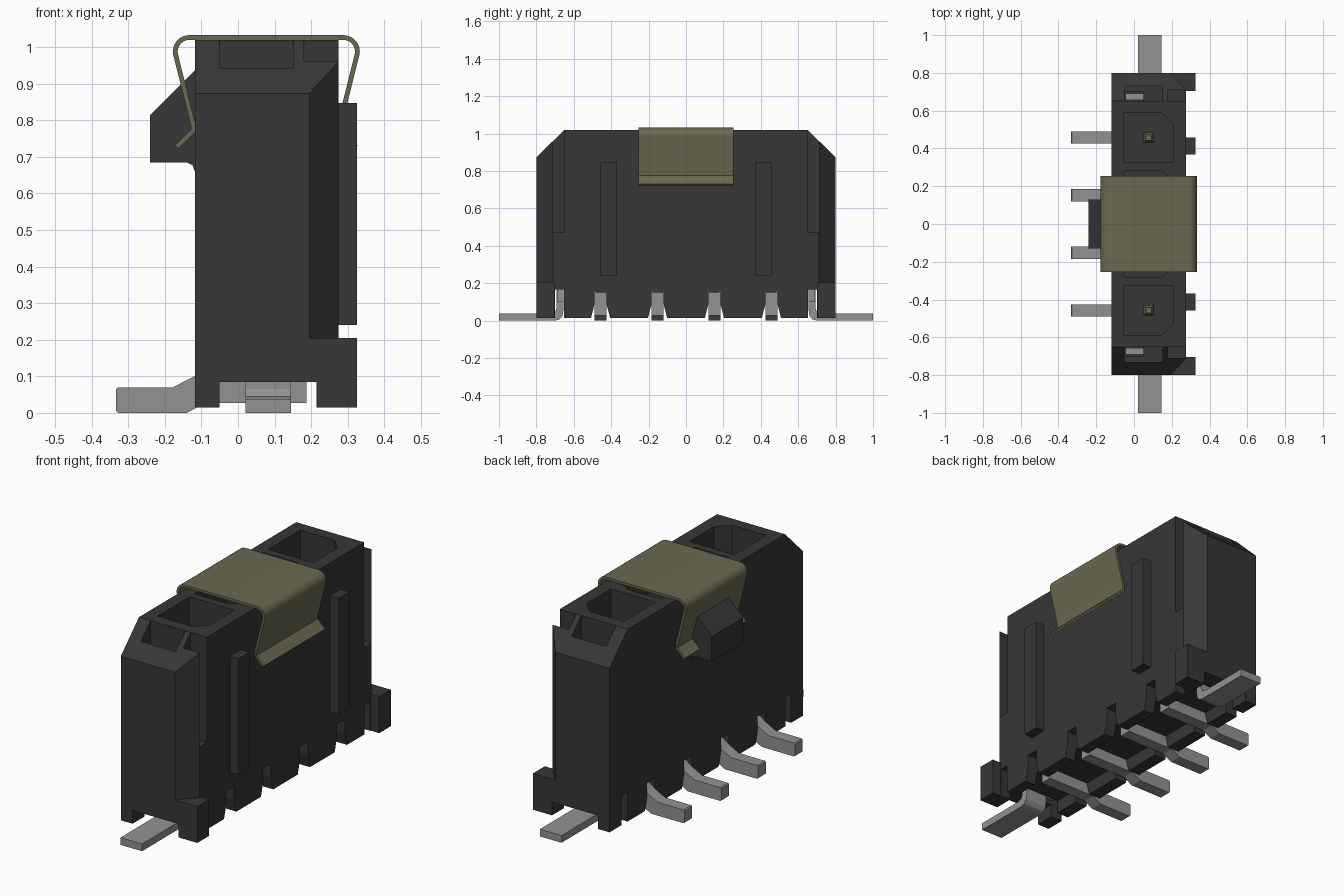
import bpy, bmesh, math
from mathutils import Vector

if "Cube" in bpy.data.objects:
    bpy.data.objects.remove(bpy.data.objects["Cube"], do_unlink=True)


def material(name, rgb, metallic=0.0):
    m = bpy.data.materials.new(name)
    m.diffuse_color = (*rgb, 1)
    m.use_nodes = True
    m.node_tree.nodes["Principled BSDF"].inputs["Base Color"].default_value = (*rgb, 1)
    return m


BLACK = material("black plastic", (0.038, 0.038, 0.038))
GREY = material("grey metal", (0.29, 0.29, 0.29))
OLIVE = material("olive film", (0.145, 0.14, 0.08))


def prism(name, pts, axis, a, b, mat=BLACK):
    """Extrude a 2D outline along an axis from a to b."""
    place = {"x": lambda p, t: (t, p[0], p[1]),
             "y": lambda p, t: (p[0], t, p[1]),
             "z": lambda p, t: (p[0], p[1], t)}[axis]
    bm = bmesh.new()
    lo = [bm.verts.new(place(p, a)) for p in pts]
    hi = [bm.verts.new(place(p, b)) for p in pts]
    n = len(pts)
    bm.faces.new(lo)
    bm.faces.new(hi)
    for i in range(n):
        j = (i + 1) % n
        bm.faces.new((lo[i], lo[j], hi[j], hi[i]))
    bmesh.ops.recalc_face_normals(bm, faces=bm.faces)
    me = bpy.data.meshes.new(name)
    bm.to_mesh(me)
    bm.free()
    me.materials.append(mat)
    ob = bpy.data.objects.new(name, me)
    bpy.context.collection.objects.link(ob)
    return ob


def box(name, x, y, z, mat=BLACK):
    y = sorted(y)
    return prism(name, [(x[0], y[0]), (x[1], y[0]), (x[1], y[1]), (x[0], y[1])],
                 "z", z[0], z[1], mat)


def combine(target, tool, op="DIFFERENCE"):
    """Apply a boolean and remove the tool."""
    tool.hide_render = True
    mod = target.modifiers.new("bool", "BOOLEAN")
    mod.object, mod.operation, mod.solver = tool, op, "EXACT"
    bpy.context.view_layer.objects.active = target
    bpy.ops.object.modifier_apply(modifier=mod.name)
    bpy.data.objects.remove(tool, do_unlink=True)


PINS = (-0.457, -0.152, 0.152, 0.457)

# Housing block with sloped top ends
housing = prism("housing", [(-0.8, 0.015), (0.8, 0.015), (0.8, 0.873), (0.65, 1.02),
                            (-0.65, 1.02), (-0.8, 0.873)], "x", -0.118, 0.275)

for s in (1, -1):
    # Vertical corner chamfer
    combine(housing, prism("cut", [(0.195, s * 0.8), (0.175, s * 0.822), (0.4, s * 0.822),
                                   (0.4, s * 0.569)], "z", 0.205, 1.2))
    # Corner foot
    combine(housing, box("foot", (0.15, 0.325), (s * 0.703, s * 0.8), (0.015, 0.205)), "UNION")
    # End pocket, retainer slots and side groove
    combine(housing, box("cut", (-0.05, 0.15), (s * 0.65, s * 0.73), (0.85, 1.2)))
    combine(housing, box("cut", (-0.05, 0.05), (s * 0.652, s * 0.7), (0.44, 0.9)))
    combine(housing, box("cut", (0.18, 0.4), (s * 0.65, s * 0.71), (0.47, 1.2)))
    # Slit between the foot and the block
    combine(housing, box("cut", (-0.3, 0.5), (s * 0.652, s * 0.7), (-0.1, 0.167)))

# Open tunnel along the underside
combine(housing, box("cut", (-0.05, 0.215), (-1, 1), (-0.1, 0.085)))

for y in PINS:
    # Flared lead notch
    combine(housing, prism("cut", [(y - 0.06, -0.02), (y - 0.033, 0.085), (y - 0.033, 0.155),
                                   (y + 0.033, 0.155), (y + 0.033, 0.085), (y + 0.06, -0.02)],
                           "x", -0.3, 0.5))
    # Socket with one cut corner
    s = 1 if y > 0 else -1
    socket = [(-0.052, y - s * 0.132), (0.207, y - s * 0.132), (0.207, y + s * 0.07),
              (0.145, y + s * 0.132), (-0.052, y + s * 0.132)]
    combine(housing, prism("cut", socket, "z", 0.3, 1.2))

# Key ribs on the side wall
for s in (1, -1):
    box("key_rib", (0.27, 0.325), (s * 0.368, s * 0.458), (0.24, 0.848))

# Latch wedge on the opposite wall
prism("latch_wedge", [(-0.24, 0.685), (-0.24, 0.815), (-0.118, 0.937), (-0.1, 0.937),
                      (-0.1, 0.655), (-0.118, 0.66), (-0.124, 0.677), (-0.14, 0.685)],
      "y", -0.13, 0.13)

# Solder leads and contact pins
lead = [(-0.333, 0.005), (-0.328, 0), (-0.14, 0), (-0.09, 0.027), (0.187, 0.027),
        (0.187, 0.15), (-0.05, 0.15), (-0.118, 0.101), (-0.178, 0.07), (-0.328, 0.07),
        (-0.333, 0.065)]
for y in PINS:
    prism("solder_lead", lead, "y", y - 0.032, y + 0.032, GREY)
    pin = box("contact_pin", (0.05, 0.106), (y - 0.028, y + 0.028), (0.14, 0.78), OLIVE)
    bm = bmesh.new()
    bm.from_mesh(pin.data)
    top = [f for f in bm.faces if f.normal.z > 0.9]
    new = bmesh.ops.extrude_face_region(bm, geom=top)["geom"]
    tip = [v for v in new if isinstance(v, bmesh.types.BMVert)]
    bmesh.ops.delete(bm, geom=top, context="FACES_ONLY")
    for v in tip:
        v.co = Vector((0.078 + (v.co.x - 0.078) * 0.5, y + (v.co.y - y) * 0.5, 0.83))
    bm.to_mesh(pin.data)
    bm.free()

# Board retainers: bent tab and hidden plate
for s in (1, -1):
    bend = [(0.655, 0.2), (0.655, 0.06), (0.66, 0.025), (0.675, 0.007), (0.7, 0), (1.0, 0),
            (1.0, 0.038), (0.72, 0.038), (0.7, 0.045), (0.692, 0.065), (0.692, 0.2)]
    prism("retainer_tab", [(s * a, b) for a, b in bend], "x", 0.02, 0.145, GREY)
    box("retainer_plate", (-0.045, 0.205), (s * 0.656, s * 0.69), (0.1, 0.46), GREY)

# Cover strap: half path mirrored about the housing centre, with rounded shoulders
CX = 0.0775
half = [(-0.168, 0.727), (-0.122, 0.772), (-0.122, 0.785)]
centre, r = (-0.133, 0.988), 0.0385
for i in range(9):
    a = math.radians(190 - i * 12.5)
    half.append((centre[0] + r * math.cos(a), centre[1] + r * math.sin(a)))
path = half + [(2 * CX - x, z) for x, z in reversed(half)]


def offset(path, d):
    """Shift a path sideways, keeping its thickness even at corners."""
    out = []
    for i, p in enumerate(path):
        p = Vector(p)
        t0 = (p - Vector(path[i - 1])).normalized() if i else None
        t1 = (Vector(path[i + 1]) - p).normalized() if i < len(path) - 1 else None
        t = ((t0 or t1) + (t1 or t0)).normalized()
        k = d / max(0.5, t.dot(t0 or t1))
        out.append((p.x - t.y * k, p.y + t.x * k))
    return out


h = 0.0065
strap = prism("cover_strap", offset(path, h) + offset(path, -h)[::-1],
              "y", -0.253, 0.253, OLIVE)
bpy.ops.object.select_all(action="DESELECT")
strap.select_set(True)
bpy.context.view_layer.objects.active = strap
bpy.ops.object.shade_smooth_by_angle(angle=math.radians(30))
